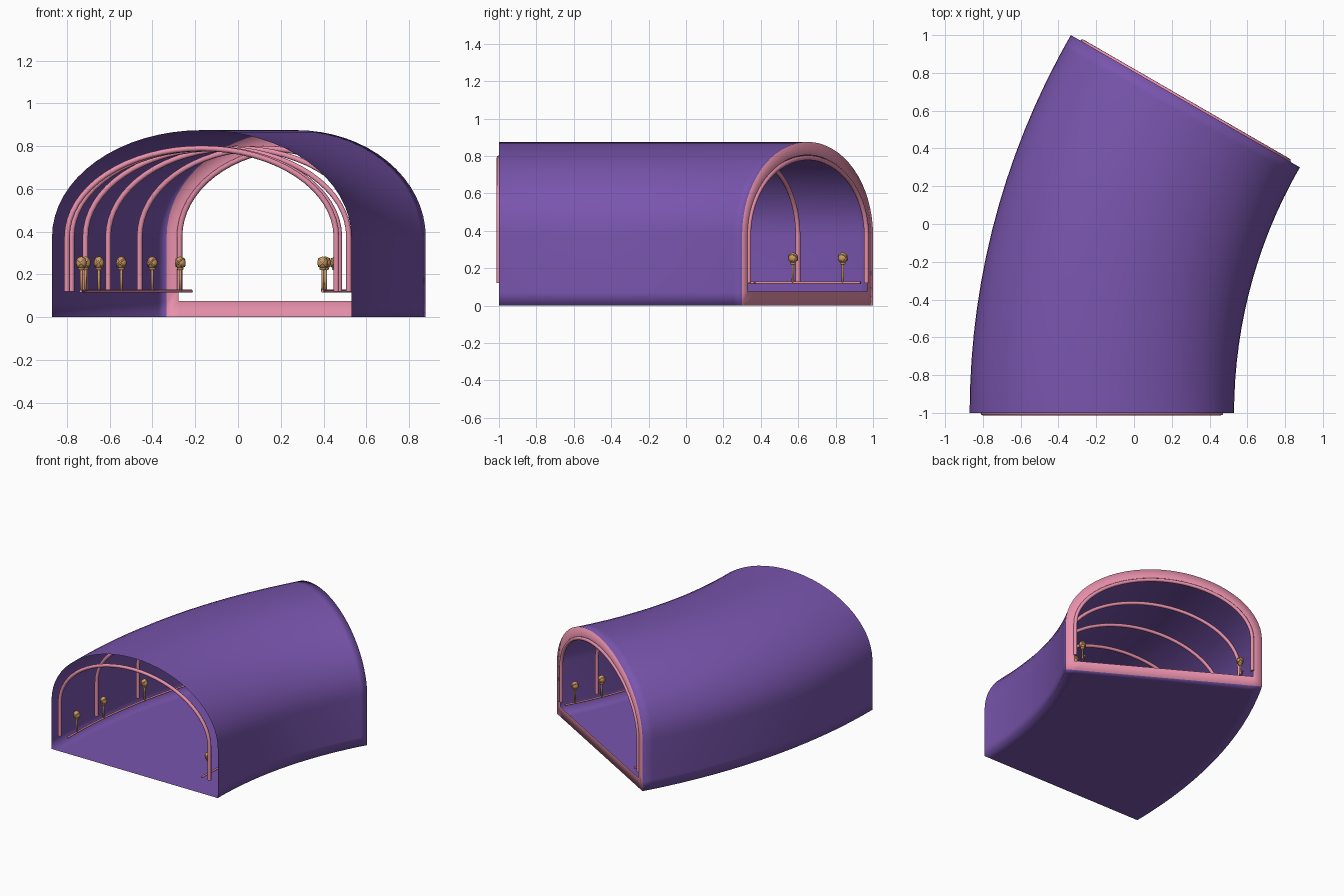
import bpy, bmesh
from math import sin, cos, pi, radians
from mathutils import Vector, Matrix

if "Cube" in bpy.data.objects:
    bpy.data.objects.remove(bpy.data.objects["Cube"], do_unlink=True)

# The tunnel bends around a vertical axis at PIVOT
PIVOT = Vector((3.13, -1, 0))
MID, TURN, SPRING = 3.3, 30, 0.375


def material(name, rgb):
    m = bpy.data.materials.new(name)
    m.use_nodes = True
    m.diffuse_color = (*rgb, 1)
    bsdf = m.node_tree.nodes["Principled BSDF"]
    bsdf.inputs["Base Color"].default_value = (*rgb, 1)
    bsdf.inputs["Roughness"].default_value = 0.6
    return m


purple = material("purple", (0.19, 0.09, 0.42))
pink = material("pink", (0.80, 0.28, 0.41))
gold = material("gold", (0.62, 0.33, 0.13))


def place(offset, z, deg):
    """Point at a sideways offset (+ is the outside of the bend) along the bend."""
    a, r = radians(deg), MID + offset
    return PIVOT + Vector((-r * cos(a), r * sin(a), z))


def arch(half, bottom, top, steps=32):
    """Straight legs with an elliptical vault, from outer foot to inner foot."""
    vault = [(half * cos(pi * i / steps), SPRING + (top - SPRING) * sin(pi * i / steps))
             for i in range(steps + 1)]
    return [(half, bottom)] + vault + [(-half, bottom)]


def closed_profile(half, bottom, top):
    """Arch with a floor and supporting points beside the corners."""
    pts = arch(half, bottom, top)
    lip = bottom + 0.07
    inset = half - 0.07
    return ([pts[0], (half, lip)] + pts[1:-1]
            + [(-half, lip), pts[-1], (-inset, bottom), (inset, bottom)])


def finish(bm, name, mats):
    me = bpy.data.meshes.new(name)
    bm.to_mesh(me)
    bm.free()
    for m in mats:
        me.materials.append(m)
    ob = bpy.data.objects.new(name, me)
    bpy.context.collection.objects.link(ob)
    return ob


# Tunnel shell, open at the front, with a flat pink rim closing the back edge
bm = bmesh.new()
outer = closed_profile(0.7, 0, 0.875)
inner = closed_profile(0.635, 0.075, 0.805)
stations = [0, 1.2] + [2 * i for i in range(1, 15)] + [28.9, TURN]
rings = [[bm.verts.new(place(o, z, d)) for o, z in outer] for d in stations]
rings.append([bm.verts.new(place(o, z, TURN)) for o, z in inner])
n = len(outer)
for k, (a, b) in enumerate(zip(rings, rings[1:])):
    for i in range(n):
        j = (i + 1) % n
        f = bm.faces.new((a[i], a[j], b[j], b[i]))
        f.smooth = True
        f.material_index = int(k == len(rings) - 2)
bmesh.ops.recalc_face_normals(bm, faces=bm.faces)
finish(bm, "tunnel_shell", [purple, pink])


def tube(name, points, radius, mat):
    cu = bpy.data.curves.new(name, "CURVE")
    cu.dimensions = "3D"
    cu.bevel_depth = radius
    cu.bevel_resolution = 2
    cu.use_fill_caps = True
    sp = cu.splines.new("POLY")
    sp.points.add(len(points) - 1)
    for p, co in zip(sp.points, points):
        p.co = (*co, 1)
    sp.use_smooth = True
    cu.materials.append(mat)
    ob = bpy.data.objects.new(name, cu)
    bpy.context.collection.objects.link(ob)


# Arched ribs
for k in range(6):
    tube(f"rib_{k + 1}", [place(o, z, 6 * k) for o, z in arch(0.63, 0.12, 0.79)], 0.013, pink)

# Rails along both walls
for side, label in ((1, "outer"), (-1, "inner")):
    tube(f"{label}_rail", [place(side * 0.565, 0.122, d) for d in range(TURN + 1)], 0.007, pink)


def add_ring(bm, matrix, radius, thick, segs=20, sides=6):
    rows = []
    for i in range(segs):
        a = 2 * pi * i / segs
        rows.append([])
        for j in range(sides):
            b = 2 * pi * j / sides
            r = radius + thick * cos(b)
            rows[-1].append(bm.verts.new(matrix @ Vector((r * cos(a), r * sin(a), thick * sin(b)))))
    for i in range(segs):
        p, q = rows[i], rows[(i + 1) % segs]
        for j in range(sides):
            m = (j + 1) % sides
            bm.faces.new((p[j], q[j], q[m], p[m]))


# Lamp: stem, foot, globe and two crossed bands
def lamp(name, location, deg):
    bm = bmesh.new()
    for r1, r2, low, high in ((0.007, 0.006, 0, 0.11), (0.013, 0.016, 0.098, 0.108)):
        bmesh.ops.create_cone(bm, cap_ends=True, segments=10, radius1=r1, radius2=r2,
                              depth=high - low,
                              matrix=Matrix.Translation((0, 0, (low + high) / 2)))
    centre = Matrix.Translation((0, 0, 0.133))
    bmesh.ops.create_uvsphere(bm, u_segments=12, v_segments=8, radius=0.025,
                              matrix=centre @ Matrix.Diagonal((1, 1, 1.15, 1)))
    for tilt in (45, -45):
        add_ring(bm, centre @ Matrix.Rotation(radians(tilt), 4, "Y"), 0.025, 0.004)
    bmesh.ops.transform(bm, verts=bm.verts, matrix=Matrix.Translation(location)
                        @ Matrix.Rotation(-radians(deg), 4, "Z"))
    for f in bm.faces:
        f.smooth = True
    finish(bm, name, [gold])


for side, label in ((1, "outer"), (-1, "inner")):
    for k, deg in enumerate((1.6, 6, 12, 18, 24, 28.4)):
        lamp(f"{label}_lamp_{k + 1}", place(side * 0.565, 0.122, deg), deg)
